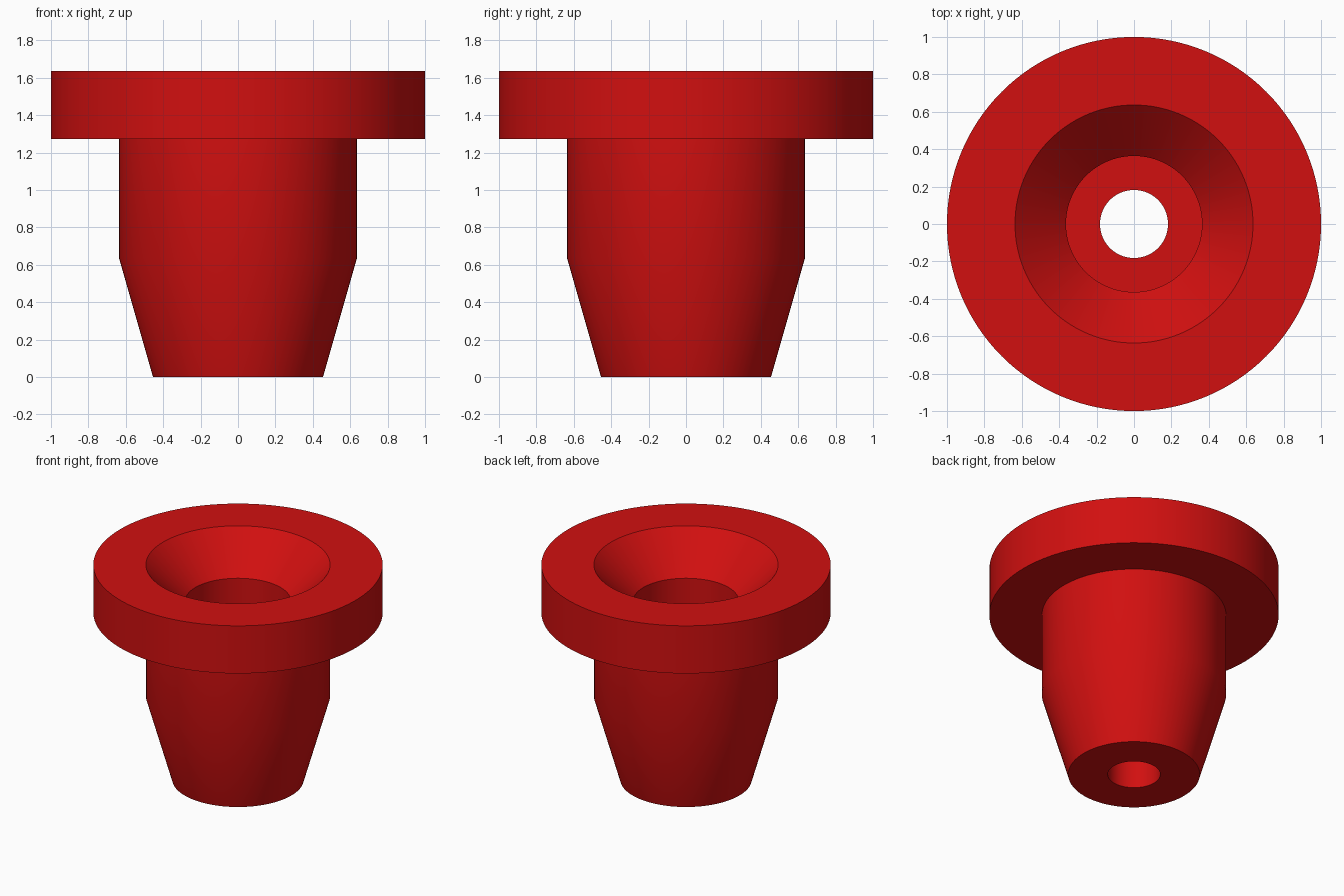
import bpy, bmesh, math
from mathutils import Matrix

cube = bpy.data.objects.get("Cube")
if cube:
    bpy.data.objects.remove(cube, do_unlink=True)

U = 1 / 11        # one design unit: the flange radius is 11 units
SEGMENTS = 128

# Closed half section (radius, height) in design units
PROFILE = [
    (2, 0), (5, 0), (7, 7), (7, 14),      # tip, taper, straight body
    (11, 14), (11, 18),                   # flange
    (7, 18), (4, 15), (4, 4), (2, 4),     # countersink, bore, bore floor
]

# Red material
red = bpy.data.materials.new("red")
red.use_nodes = True
color = (0.64, 0.005, 0.005, 1)
red.diffuse_color = color
red.node_tree.nodes["Principled BSDF"].inputs["Base Color"].default_value = color

# Flanged bushing, turned around the z axis
bm = bmesh.new()
rings = []
for r, z in PROFILE:
    ring = []
    for i in range(SEGMENTS):
        a = 2 * math.pi * i / SEGMENTS
        ring.append(bm.verts.new((r * U * math.cos(a), r * U * math.sin(a), z * U)))
    rings.append(ring)
for k, low in enumerate(rings):
    high = rings[(k + 1) % len(rings)]
    for i in range(SEGMENTS):
        j = (i + 1) % SEGMENTS
        bm.faces.new((low[i], low[j], high[j], high[i]))
bmesh.ops.recalc_face_normals(bm, faces=bm.faces)

mesh = bpy.data.meshes.new("flanged_bushing")
bm.to_mesh(mesh)
bm.free()
mesh.materials.append(red)
bushing = bpy.data.objects.new("flanged_bushing", mesh)
bpy.context.collection.objects.link(bushing)

# Smooth walls, crisp rims
bpy.ops.object.select_all(action='DESELECT')
bushing.select_set(True)
bpy.context.view_layer.objects.active = bushing
bpy.ops.object.shade_smooth_by_angle(angle=math.radians(30))
